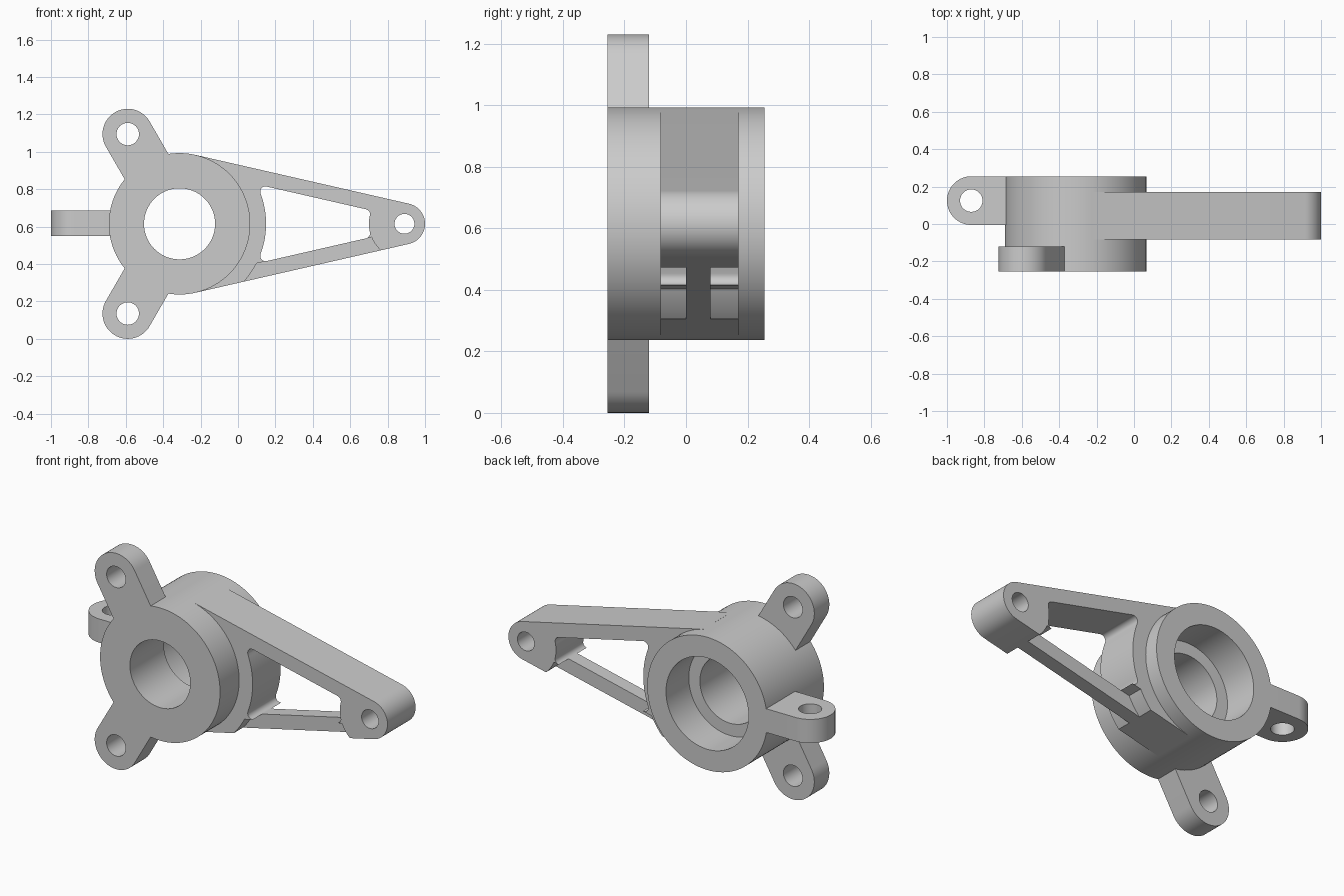
import bpy, bmesh, math
from mathutils import Vector

cube = bpy.data.objects.get("Cube")
if cube:
    bpy.data.objects.remove(cube, do_unlink=True)

metal = bpy.data.materials.new("plain_grey")
metal.use_nodes = True
GREY = (0.6, 0.6, 0.6, 1)
metal.diffuse_color = GREY
metal.node_tree.nodes["Principled BSDF"].inputs["Base Color"].default_value = GREY

HUB = Vector((-0.3125, 0.615))    # hub axis in (x, z)
TIP = Vector((0.89, 0.615))       # arm tip axis in (x, z)
HUB_R, TIP_R = 0.378, 0.11
ROOT_R = HUB_R - 0.01             # parts sink this far into the hub wall
FRONT, BACK = -0.255, 0.255


def polar(c, r, a):
    return c + Vector((math.cos(a), math.sin(a))) * r


def arc(c, a, b, n=32):
    """Points on the short arc around c from point a to point b."""
    a0 = math.atan2(*(a - c).yx)
    a1 = math.atan2(*(b - c).yx)
    d = (a1 - a0 + math.pi) % math.tau - math.pi
    return [polar(c, (a - c).length, a0 + d * i / n) for i in range(n + 1)]


def circle(c, r, n=64):
    return [polar(c, r, math.tau * i / n) for i in range(n)]


def finish(name, bm):
    bmesh.ops.recalc_face_normals(bm, faces=bm.faces)
    mesh = bpy.data.meshes.new(name)
    bm.to_mesh(mesh)
    bm.free()
    mesh.polygons.foreach_set("use_smooth", [True] * len(mesh.polygons))
    mesh.set_sharp_from_angle(angle=math.radians(30))
    mesh.materials.append(metal)
    obj = bpy.data.objects.new(name, mesh)
    bpy.context.collection.objects.link(obj)
    return obj


def plate(name, loops, lo, hi, upright=True):
    """Prism from an outline and its holes, along y (upright) or along z."""
    bm = bmesh.new()
    layers = []
    for h in (lo, hi):
        rings, edges = [], []
        for loop in loops:
            vs = [bm.verts.new((p.x, h, p.y) if upright else (p.x, p.y, h)) for p in loop]
            edges += [bm.edges.new((v, vs[i - 1])) for i, v in enumerate(vs)]
            rings.append(vs)
        bmesh.ops.triangle_fill(bm, edges=edges, use_beauty=True)
        layers.append(rings)
    for r0, r1 in zip(*layers):
        for i in range(len(r0)):
            bm.faces.new((r0[i - 1], r0[i], r1[i], r1[i - 1]))
    return finish(name, bm)


# Hub: lathed ring with a bore and a wider recess from the back
BORE, RECESS, LEDGE = 0.19, 0.26, 0.05
section = [(BORE, FRONT), (HUB_R, FRONT), (HUB_R, BACK),
           (RECESS, BACK), (RECESS, LEDGE), (BORE, LEDGE)]
bm = bmesh.new()
STEPS = 96
rings = []
for i in range(STEPS):
    rings.append([])
    for r, y in section:
        p = polar(HUB, r, math.tau * i / STEPS)
        rings[-1].append(bm.verts.new((p.x, y, p.y)))
for i in range(STEPS):
    a, b = rings[i - 1], rings[i]
    for j in range(len(section)):
        bm.faces.new((a[j - 1], a[j], b[j], b[j - 1]))
finish("hub", bm)

# Mounting ears: rounded tabs at the front of the hub
EAR_R, EAR_DIST = 0.135, 0.554
for name, sign in (("upper_ear", 1), ("lower_ear", -1)):
    ang = sign * math.radians(120)
    c = polar(HUB, EAR_DIST, ang)
    half = math.asin(EAR_R / ROOT_R)
    outline = [polar(c, EAR_R, ang + math.pi * (i / 32 - 0.5)) for i in range(33)]
    outline += arc(HUB, polar(HUB, ROOT_R, ang + half), polar(HUB, ROOT_R, ang - half), 12)
    plate(name, [outline, circle(c, 0.06)], FRONT, -0.12)

# Side lug: flat rounded tab with a vertical hole
LUG_R = 0.13
c = Vector((-0.87, BACK - LUG_R))
outline = [polar(c, LUG_R, math.pi * (0.5 + i / 32)) for i in range(33)]
outline += [Vector((-0.67, c.y - LUG_R)), Vector((-0.67, c.y + LUG_R))]
plate("side_lug", [outline, circle(c, 0.06)], 0.55, 0.685, upright=False)

# Arm: tangent web from a collar round the hub to a boss at the tip
COLLAR_R, BOSS_R = 0.4625, 0.19
STRUT, FILLET = 0.08, 0.028
SIN = (HUB_R - TIP_R) / (TIP - HUB).length
COS = math.sqrt(1 - SIN * SIN)


def on_line(c, depth, r, way, side):
    """Point at radius r from c, at height depth along the edge normal."""
    u = way * math.sqrt(max(r * r - depth * depth, 0))
    return c + Vector((COS * u + SIN * depth, side * (COS * depth - SIN * u)))


def fillet(c, rim, edge, way, side):
    """Window corner from the round rim to the strut's inner edge."""
    depth = edge - STRUT
    mid = on_line(c, depth - FILLET, rim + FILLET, way, side)
    on_rim = c + (mid - c) * rim / (rim + FILLET)
    on_edge = mid + Vector((SIN, side * COS)) * FILLET
    return arc(mid, on_rim, on_edge, 8)


hub_up, hub_down = (fillet(HUB, COLLAR_R, HUB_R, 1, s) for s in (1, -1))
tip_up, tip_down = (fillet(TIP, BOSS_R, TIP_R, -1, s) for s in (1, -1))
top_tangent, low_tangent = (on_line(HUB, HUB_R, HUB_R, 1, s) for s in (1, -1))
tip_top, tip_low = (on_line(TIP, TIP_R, TIP_R, 1, s) for s in (1, -1))
# where collar and boss cross the lower strut's outer and inner edges
collar_out = on_line(HUB, HUB_R, COLLAR_R, 1, -1)
collar_in = on_line(HUB, HUB_R - STRUT, COLLAR_R, 1, -1)
boss_out = on_line(TIP, TIP_R, BOSS_R, -1, -1)
boss_in = on_line(TIP, TIP_R - STRUT, BOSS_R, -1, -1)

root_up = HUB + (top_tangent - HUB) * ROOT_R / HUB_R
root_down = HUB + (low_tangent - HUB) * ROOT_R / HUB_R
outline = [top_tangent] + arc(HUB, root_up, root_down, 48) + [low_tangent]
outline += arc(HUB, collar_out, collar_in, 12) + hub_down[::-1]
outline += arc(HUB, hub_down[0], hub_up[0], 24)[1:-1] + hub_up
outline += tip_up[::-1] + arc(TIP, tip_up[0], tip_down[0], 12)[1:-1] + tip_down
outline += arc(TIP, boss_in, boss_out, 12) + arc(TIP, tip_low, tip_top, 32)
plate("arm", [outline, circle(TIP, 0.053)], -0.083, 0.17)

# Lower strut: thin rib between collar and boss
rib = arc(HUB, collar_out, collar_in, 12) + arc(TIP, boss_in, boss_out, 12)
plate("lower_strut", [rib], 0.0, 0.08)
